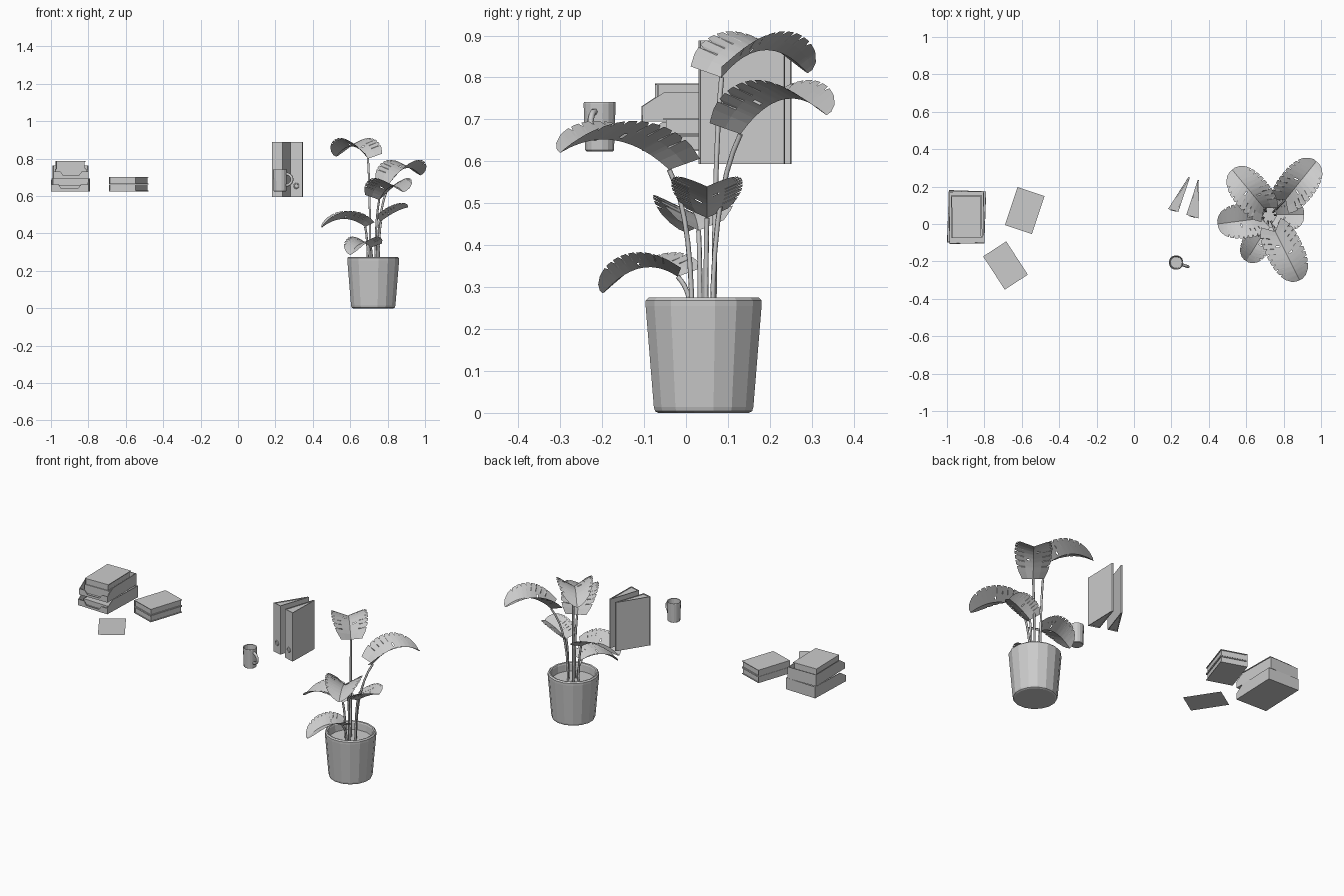
import bpy, bmesh, math
from mathutils import Vector, Matrix

if "Cube" in bpy.data.objects:
    bpy.data.objects.remove(bpy.data.objects["Cube"])

def finish(bm, name, loc=(0, 0, 0), rot=0.0, normals=True):
    if normals:
        bmesh.ops.recalc_face_normals(bm, faces=bm.faces)
    me = bpy.data.meshes.new(name)
    bm.to_mesh(me)
    bm.free()
    ob = bpy.data.objects.new(name, me)
    ob.location = loc
    ob.rotation_euler.z = math.radians(rot)
    bpy.context.collection.objects.link(ob)
    return ob

def add_box(bm, lo, hi):
    lo, hi = Vector(lo), Vector(hi)
    m = Matrix.Translation((lo + hi) / 2) @ Matrix.Diagonal((*(hi - lo), 1))
    bmesh.ops.create_cube(bm, size=1, matrix=m)

def add_prism(bm, pts, offset):
    # extrude a flat 3D polygon along an offset
    f = bm.faces.new([bm.verts.new(p) for p in pts])
    r = bmesh.ops.extrude_face_region(bm, geom=[f], use_keep_orig=True)
    bmesh.ops.translate(bm, vec=offset, verts=[v for v in r['geom'] if isinstance(v, bmesh.types.BMVert)])

def lathe(name, profile, n, loc):
    bm = bmesh.new()
    rings = []
    for r, z in profile:
        rings.append([bm.verts.new((r * math.cos(2 * math.pi * (k + .5) / n),
                                    r * math.sin(2 * math.pi * (k + .5) / n), z)) for k in range(n)])
    for a, b in zip(rings, rings[1:]):
        for k in range(n):
            bm.faces.new((a[k], a[(k + 1) % n], b[(k + 1) % n], b[k]))
    bm.faces.new(rings[0][::-1])
    bm.faces.new(rings[-1])
    return finish(bm, name, loc)

def tube(name, pts, radius, res=2):
    cu = bpy.data.curves.new(name, 'CURVE')
    cu.dimensions = '3D'
    cu.bevel_depth = radius
    cu.bevel_resolution = res
    cu.use_fill_caps = True
    sp = cu.splines.new('POLY')
    sp.points.add(len(pts) - 1)
    for p, c in zip(sp.points, pts):
        p.co = (*c, 1)
    ob = bpy.data.objects.new(name, cu)
    bpy.context.collection.objects.link(ob)
    return ob

def bezier(a, b, c, t):
    return a * (1 - t) ** 2 + b * 2 * t * (1 - t) + c * t * t

# --- plant pot with soil inside
POT = Vector((0.723, 0.042, 0))
lathe("plant_pot", [(.110, 0), (.118, .004), (.121, .014), (.141, .255), (.141, .268), (.134, .275),
                    (.126, .273), (.123, .265), (.120, .225)], 16, POT)

# --- leaves on curved stems: V-folded rounded blades with slits along the rim
ROWS = []
for k in range(10):
    ROWS.append((k / 11, 1))
    if k:
        ROWS += [((k + .7) / 11, 1), ((k + .85) / 11, .8 if k < 9 else 1)]
ROWS += [(10 / 11, 1), (.97, 1), (1, 1)]

def leaf(i, base, tip, arch, width, fold=.45):
    base, tip = Vector(base), Vector(tip)
    mid = (base + tip) / 2
    mid.z += arch
    flat = tip - base
    length = flat.length
    flat.z = 0
    flat.normalize()
    side = Vector((-flat.y, flat.x, 0))
    bm = bmesh.new()
    rows = []
    for t, cut in ROWS:
        u = abs(2 * (.07 + .925 * t) - 1)
        w = (1 - u ** 2.4) ** (1 / 2.2) * width / 2
        row = []
        for s in (-1, -.5, 0, .5, 1):
            a = abs(s)
            out = w * s * (cut if a == 1 else 1)
            p = bezier(base, mid, tip, t) + side * out - flat * (length * a * .18 * (1 - t))
            p.z += fold * abs(out)
            row.append(bm.verts.new(p))
        rows.append(row)
    for a, b in zip(rows, rows[1:]):
        for c in range(4):
            bm.faces.new((a[c], a[c + 1], b[c + 1], b[c]))
    # small holes beside the midrib
    bm.faces.ensure_lookup_table()
    holes = [bm.faces[4 * 7 + 1], bm.faces[4 * 13 + 2]]
    bmesh.ops.inset_individual(bm, faces=holes, thickness=.003)
    for f in holes:
        c = f.calc_center_median()
        for v in f.verts:
            v.co -= (v.co - c) * .6 if abs((v.co - c).dot(side)) > .008 else Vector()
    bmesh.ops.delete(bm, geom=holes, context='FACES')
    finish(bm, f"leaf_{i}", normals=False)
    # stem
    ang = math.atan2(base.y - POT.y, base.x - POT.x)
    root = Vector((POT.x + .03 * math.cos(ang), POT.y + .03 * math.sin(ang), .22))
    knee = Vector((root.x, root.y, root.z + .7 * (base.z - root.z)))
    tube(f"stem_{i}", [bezier(root, knee, base, t / 7) for t in range(8)], .006, 1)

LEAVES = [((.81, .13, .665), (.975, .335, .71), .12, .20),
          ((.695, .085, .80), (.525, .29, .81), .12, .20),
          ((.68, .03, .435), (.447, .0, .43), .09, .19),
          ((.71, -.02, .325), (.60, -.198, .285), .08, .16),
          ((.755, -.04, .58), (.885, -.30, .62), .10, .20),
          ((.765, .05, .465), (.91, .05, .54), .02, .17)]
for i, spec in enumerate(LEAVES, 1):
    leaf(i, *spec)

# --- mug with handle
MUG = Vector((.225, -.206, .624))
lathe("mug", [(.032, 0), (.035, .003), (.039, .114), (.038, .117), (.035, .116), (.031, .01)], 16, MUG)
d = Vector((math.cos(math.radians(-19)), math.sin(math.radians(-19)), 0))
tube("mug_handle", [MUG + d * (.034 + .034 * math.sin(math.pi * k / 8)) +
                    Vector((0, 0, .064 + .031 * math.cos(math.pi * k / 8))) for k in range(9)], .008, 1)

# --- two standing binders: spine, covers meeting at the back, paper wedge and finger ring
def binder(i, left, right, apex):
    z0, h, th = .594, .294, .004
    l, r, p = (Vector((*v, z0)) for v in (left, right, apex))
    up = Vector((0, 0, h))
    bm = bmesh.new()
    across = (r - l).normalized()
    back = Vector((-across.y, across.x, 0))
    add_prism(bm, [l, r, r + back * th, l + back * th], up)
    add_prism(bm, [l, l + across * th, p, p - across * th], up)
    add_prism(bm, [r - across * th, r, p + across * th, p], up)
    finish(bm, f"binder_{i}")
    bm = bmesh.new()
    lift = Vector((0, 0, .004))
    add_prism(bm, [l + across * th + back * th + lift, r - across * th + back * th + lift,
                   p - back * .01 + lift], up - 2 * lift)
    finish(bm, f"binder_paper_{i}")
    bpy.ops.mesh.primitive_torus_add(major_radius=.013, minor_radius=.003, major_segments=16, minor_segments=6,
                                     location=(l + r) / 2 + Vector((0, 0, .06)),
                                     rotation=(math.pi / 2, 0, math.atan2(across.y, across.x)))
    bpy.context.object.name = f"binder_ring_{i}"

binder(1, (.182, .08), (.237, .065), (.295, .25))
binder(2, (.280, .049), (.344, .030), (.345, .235))

# --- books: two covers, spine and inset pages
def book(name, cx, cy, z, w, d, h, rot):
    bm = bmesh.new()
    x, y, t, g = w / 2, d / 2, .004, .005
    add_box(bm, (-x, -y, 0), (x, y, t))
    add_box(bm, (-x, -y, h - t), (x, y, h))
    add_box(bm, (-x, -y, t), (-x + t, y, h - t))
    add_box(bm, (-x + t, -y + g, t), (x - g, y - g, h - t))
    finish(bm, name, (cx, cy, z), rot)

book("lower_book", -.584, .072, .625, .152, .214, .038, -18.4)
book("upper_book", -.584, .072, .664, .152, .214, .039, -18.4)

# --- loose paper sheet
bm = bmesh.new()
bmesh.ops.create_grid(bm, x_segments=1, y_segments=1, size=.5, matrix=Matrix.Diagonal((.147, .212, 1, 1)))
finish(bm, "paper_sheet", (-.687, -.222, .625), 33, False)

# --- stacked letter trays with sloping sides and a cut-out front lip
def tray(name, cx, cy, z, w, d, rot):
    bm = bmesh.new()
    x, y, t, h, f = w / 2, d / 2, .004, .069, .036
    add_box(bm, (-x, -y, 0), (x, y, t))
    add_box(bm, (-x, y - t, t), (x, y, h))
    for sx in (-x, x - t):
        add_prism(bm, [(sx, -y, 0), (sx, y, 0), (sx, y, h), (sx, -y + .05, h), (sx, -y, f)], (t, 0, 0))
    c = w * .22
    add_prism(bm, [(-x, -y, 0), (x, -y, 0), (x, -y, f), (c + .015, -y, f), (c, -y, .014),
                   (-c, -y, .014), (-c - .015, -y, f), (-x, -y, f)], (0, t, 0))
    finish(bm, name, (cx, cy, z), rot)

def block(name, cx, cy, z, w, d, h, rot):
    bm = bmesh.new()
    add_box(bm, (-w / 2, -d / 2, 0), (w / 2, d / 2, h))
    finish(bm, name, (cx, cy, z), rot)

tray("lower_tray", -.895, .038, .625, .2, .28, -2)
block("lower_tray_paper", -.895, .04, .629, .165, .23, .03, -2)
tray("upper_tray", -.895, .035, .695, .188, .28, 1)
block("upper_tray_paper", -.895, .04, .699, .165, .225, .046, 1)
book("tray_book", -.896, .038, .745, .155, .222, .041, 1)
